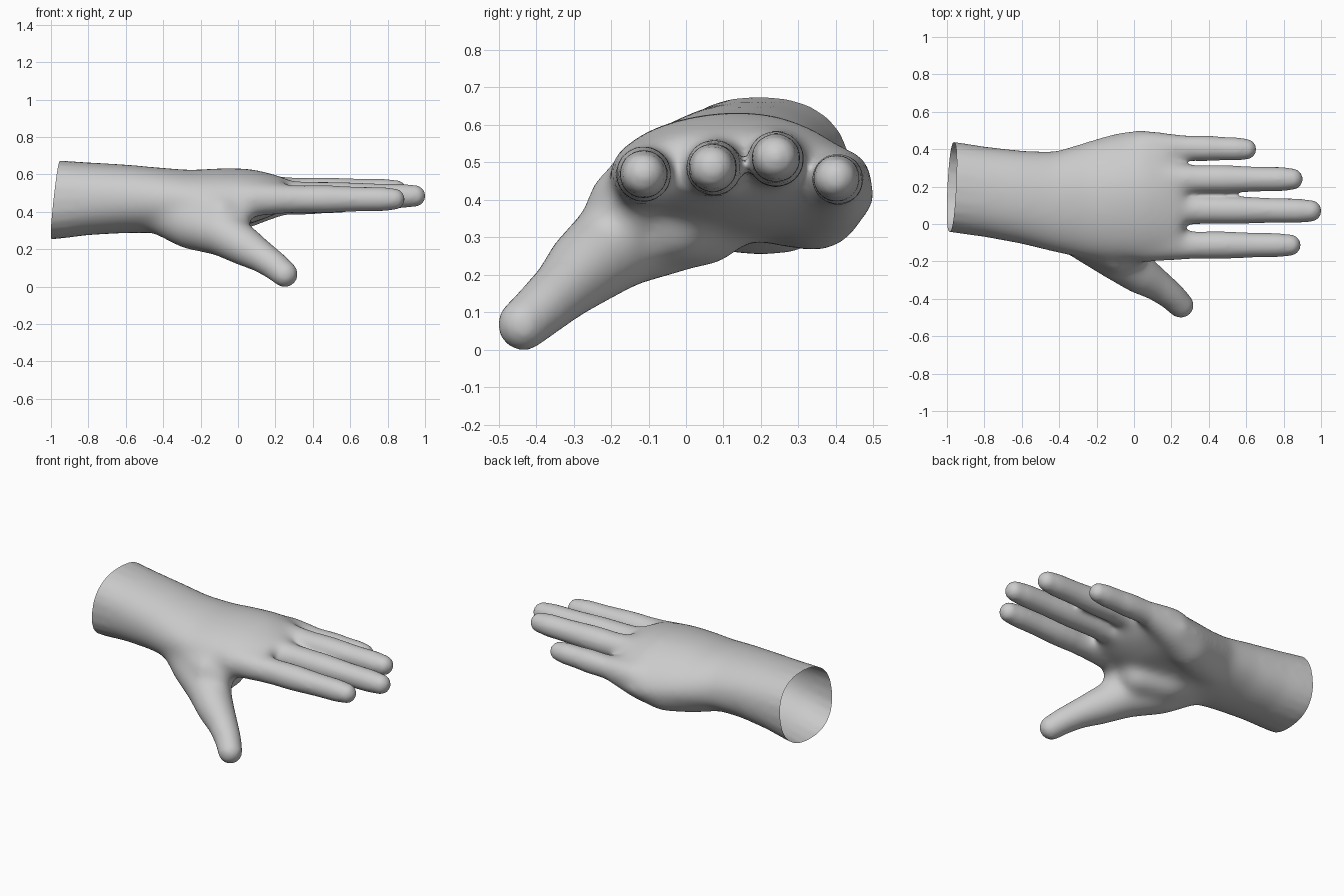
import bpy, bmesh, math
from mathutils import Vector, Matrix

cube = bpy.data.objects.get("Cube")
if cube:
    bpy.data.objects.remove(cube, do_unlink=True)

skin = bpy.data.materials.new("pale grey")
skin.use_nodes = True
skin.diffuse_color = (0.6, 0.6, 0.6, 1)
skin.node_tree.nodes["Principled BSDF"].inputs["Base Color"].default_value = (0.6, 0.6, 0.6, 1)

bm = bmesh.new()
SIDES = 24


def loft(rings):
    """Closed skin through a list of point rings."""
    rows = [[bm.verts.new(p) for p in ring] for ring in rings]
    for a, b in zip(rows, rows[1:]):
        for i in range(SIDES):
            j = (i + 1) % SIDES
            bm.faces.new((a[i], a[j], b[j], b[i]))
    bm.faces.new(rows[0][::-1])
    bm.faces.new(rows[-1])


def slab(sections):
    """Sections across x: (x, y low, y high, z low, z high, squareness, droop of the outer edge)."""
    def curve(v, power):
        return math.copysign(abs(v) ** (2 / power), v)
    rings = []
    for x, y0, y1, z0, z1, power, droop in sections:
        ring = []
        for i in range(SIDES):
            t = math.tau * i / SIDES
            y = (y0 + y1) / 2 + (y1 - y0) / 2 * curve(math.cos(t), power)
            z = (z0 + z1) / 2 + (z1 - z0) / 2 * curve(math.sin(t), power)
            ring.append((x, y, z - droop * max(0, y - 0.15) ** 2))
        rings.append(ring)
    loft(rings)


def limb(path):
    """Round tapering tube with ball ends: (x, y, z, radius)."""
    pts = [Vector(p[:3]) for p in path]
    rings = []
    for i, p in enumerate(path):
        way = (pts[min(i + 1, len(pts) - 1)] - pts[max(i - 1, 0)]).normalized()
        side = way.cross(Vector((0, 0, 1))).normalized()
        up = side.cross(way)
        rings.append([pts[i] + p[3] * (side * math.cos(t) + up * math.sin(t))
                      for t in (math.tau * k / SIDES for k in range(SIDES))])
    loft(rings)
    for i in (0, -1):
        bmesh.ops.create_uvsphere(bm, u_segments=SIDES, v_segments=12, radius=path[i][3],
                                  matrix=Matrix.Translation(pts[i]))


# forearm, wrist and palm
slab([(-1.1, -0.03, 0.45, 0.25, 0.68, 2.35, 0),
      (-0.97, -0.045, 0.44, 0.255, 0.675, 2.35, 0),
      (-0.8, -0.07, 0.415, 0.275, 0.665, 2.25, 0),
      (-0.6, -0.11, 0.395, 0.285, 0.655, 2.15, 0),
      (-0.42, -0.155, 0.39, 0.285, 0.638, 2.1, 0.2),
      (-0.25, -0.19, 0.445, 0.285, 0.625, 2, 0.4),
      (-0.1, -0.2, 0.49, 0.305, 0.635, 1.95, 0.6),
      (0.05, -0.195, 0.512, 0.33, 0.634, 1.95, 0.6),
      (0.15, -0.18, 0.46, 0.365, 0.614, 1.95, 0.6),
      (0.26, -0.15, 0.32, 0.41, 0.58, 1.9, 0.4)])

# fingers: base y, tip y, base z, tip z, tip x, base radius
for y0, y1, z0, z1, tip, r in [(-0.113, -0.113, 0.468, 0.468, 0.89, 0.085),
                               (0.08, 0.07, 0.485, 0.485, 1.0, 0.086),
                               (0.24, 0.24, 0.505, 0.512, 0.9, 0.086),
                               (0.412, 0.4, 0.45, 0.458, 0.655, 0.082)]:
    start, end = 0.05, tip - 0.055
    path = []
    for f, k in [(0, 1.1), (0.2, 1.02), (0.38, 0.88), (0.55, 0.87), (0.75, 0.78), (0.92, 0.76), (1, 0.68)]:
        path.append((start + (end - start) * f, y0 + (y1 - y0) * f, z0 + (z1 - z0) * f, r * k))
    limb(path)

# thumb with its fleshy base
limb([(-0.52, 0.08, 0.44, 0.12), (-0.38, 0.01, 0.39, 0.13), (-0.25, -0.06, 0.34, 0.145),
      (-0.08, -0.18, 0.288, 0.13), (0.04, -0.272, 0.213, 0.108), (0.13, -0.328, 0.158, 0.087),
      (0.2, -0.382, 0.11, 0.077), (0.25, -0.433, 0.067, 0.07)])
# inner pad below the thumb
limb([(-0.4, 0.09, 0.4, 0.11), (-0.22, 0.04, 0.35, 0.135), (-0.06, -0.02, 0.34, 0.11)])
# web between thumb and index finger
limb([(-0.35, -0.04, 0.43, 0.1), (-0.2, -0.1, 0.41, 0.11), (-0.07, -0.165, 0.385, 0.108),
      (0.0, -0.15, 0.385, 0.08)])
# heel of the palm on the little finger side
limb([(-0.42, 0.22, 0.41, 0.115), (-0.25, 0.29, 0.385, 0.12), (-0.1, 0.355, 0.38, 0.12),
      (0.06, 0.395, 0.415, 0.1), (0.2, 0.405, 0.445, 0.08)])

bmesh.ops.recalc_face_normals(bm, faces=bm.faces)
mesh = bpy.data.meshes.new("hand")
bm.to_mesh(mesh)
bm.free()
hand = bpy.data.objects.new("hand", mesh)
bpy.context.collection.objects.link(hand)

# blend the parts into one skin
remesh = hand.modifiers.new("blend", 'REMESH')
remesh.mode = 'VOXEL'
remesh.voxel_size = 0.012
soften = hand.modifiers.new("soften", 'SMOOTH')
soften.factor = 0.5
soften.iterations = 10
bpy.context.view_layer.update()
blended = bpy.data.meshes.new_from_object(hand.evaluated_get(bpy.context.evaluated_depsgraph_get()))
hand.modifiers.clear()
hand.data = blended
blended.name = "hand"

# soften the joins around the palm, fading out along the fingers and thumb
bm = bmesh.new()
bm.from_mesh(blended)
STEPS = 45
for step in range(STEPS):
    fade = step / STEPS
    palm = [v for v in bm.verts
            if -0.9 + 0.3 * fade < v.co.x < 0.4 - 0.15 * fade and v.co.y > -0.42 + 0.25 * fade]
    bmesh.ops.smooth_vert(bm, verts=palm, factor=0.5, use_axis_x=True, use_axis_y=True, use_axis_z=True)

# open slanted cut at the forearm end
bmesh.ops.bisect_plane(bm, geom=bm.verts[:] + bm.edges[:] + bm.faces[:], clear_inner=True,
                       plane_co=(-0.974, 0.2, 0.465), plane_no=(1, -0.05, -0.11))
for f in bm.faces:
    f.smooth = True
bm.to_mesh(blended)
bm.free()
blended.materials.clear()
blended.materials.append(skin)
